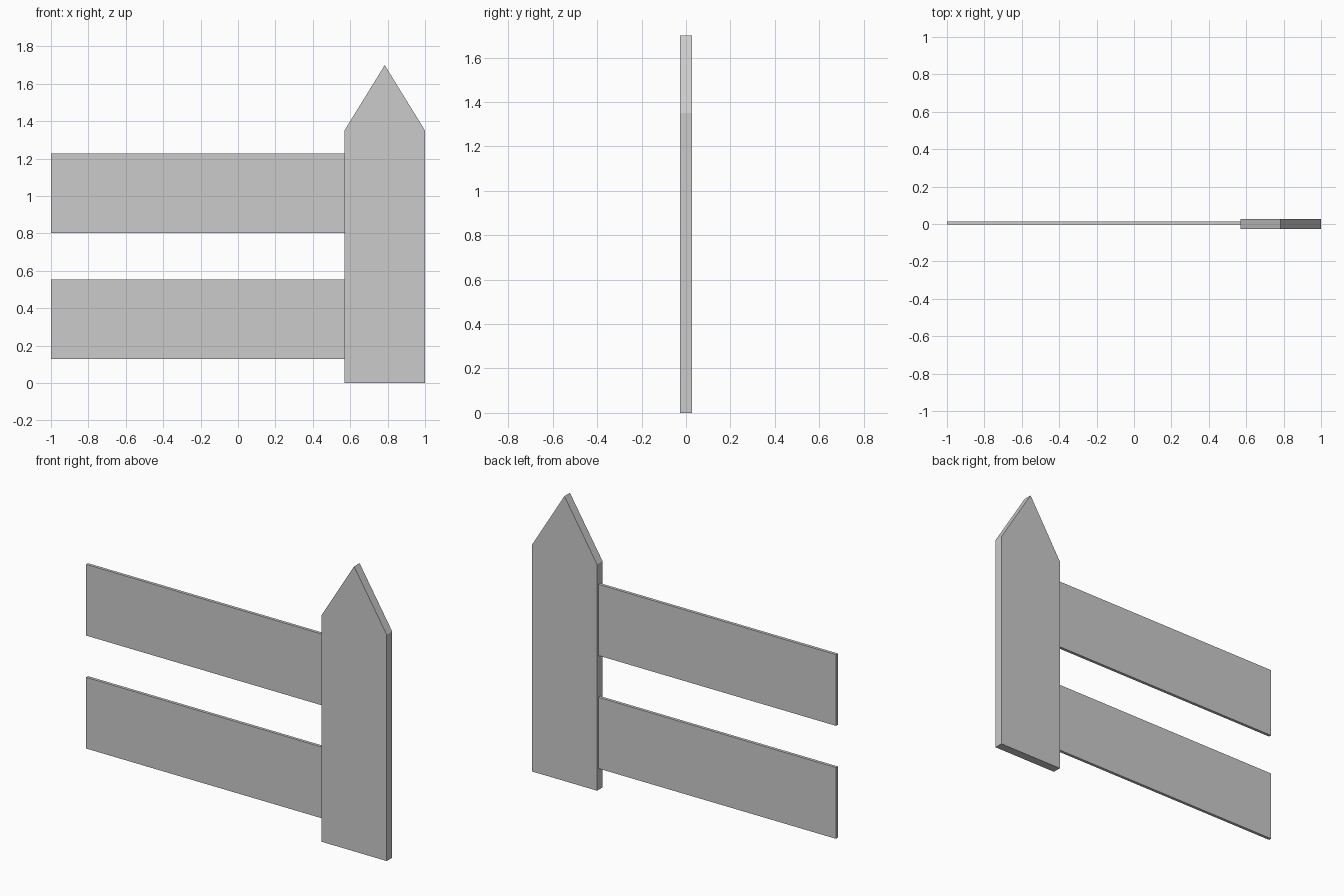
import bpy

if "Cube" in bpy.data.objects:
    bpy.data.objects.remove(bpy.data.objects["Cube"])


def prism(name, outline, y0, y1):
    """Extrude an x-z outline (counter-clockwise from the front) from y0 to y1."""
    n = len(outline)
    verts = [(x, y, z) for y in (y0, y1) for x, z in outline]
    faces = [tuple(range(n)), tuple(reversed(range(n, 2 * n)))]
    faces += [(i, i + n, (i + 1) % n + n, (i + 1) % n) for i in range(n)]
    mesh = bpy.data.meshes.new(name)
    mesh.from_pydata(verts, [], faces)
    obj = bpy.data.objects.new(name, mesh)
    bpy.context.collection.objects.link(obj)
    return obj


LEFT, RIGHT = 0.569, 1.0

# Pointed picket
prism("picket", [(LEFT, 0), (RIGHT, 0), (RIGHT, 1.35),
                 ((LEFT + RIGHT) / 2, 1.70), (LEFT, 1.35)], -0.026, 0.026)

# Two horizontal rails, set slightly towards the back
for name, z0 in (("lower_rail", 0.128), ("upper_rail", 0.802)):
    z1 = z0 + 0.425
    prism(name, [(-1, z0), (LEFT, z0), (LEFT, z1), (-1, z1)], -0.004, 0.014)
